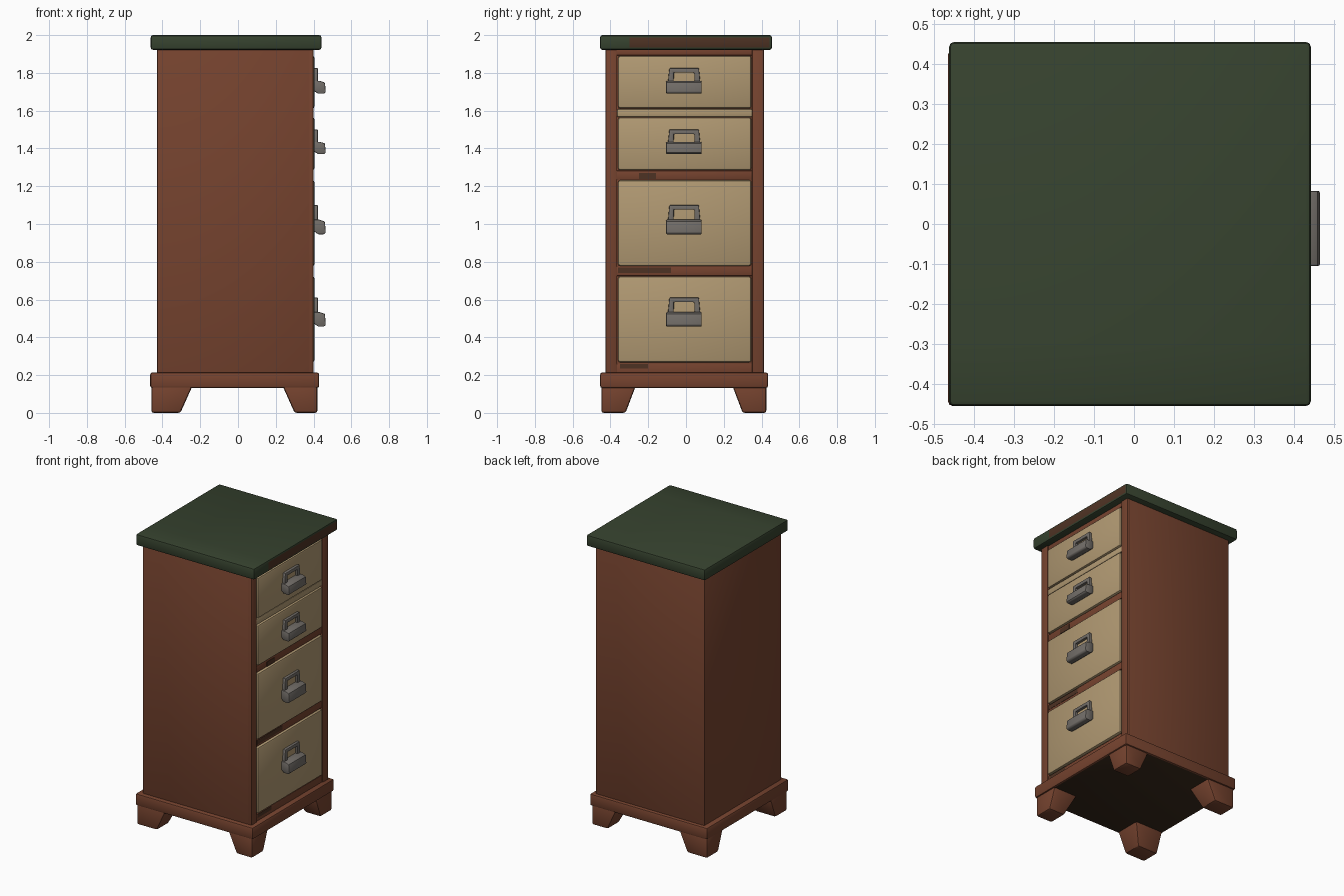
import bpy
import bmesh
import math
from mathutils import Vector

cube = bpy.data.objects.get("Cube")
if cube:
    bpy.data.objects.remove(cube, do_unlink=True)


def material(name, rgb):
    mat = bpy.data.materials.new(name)
    mat.use_nodes = True
    mat.diffuse_color = (*rgb, 1)
    mat.node_tree.nodes["Principled BSDF"].inputs["Base Color"].default_value = (*rgb, 1)
    return mat


RED = material("red brown wood", (0.18, 0.056, 0.028))
GREEN = material("dark green top", (0.037, 0.055, 0.028))
TAN = material("tan drawer", (0.44, 0.32, 0.17))
GREY = material("grey metal", (0.17, 0.155, 0.14))
EDGE = material("worn brown edge", (0.075, 0.032, 0.017))
UNDER = material("dark underside", (0.04, 0.022, 0.011))


def finish(name, bm, mats, bevel, rule=None):
    """Round the hard edges, colour faces by rule and add the object."""
    bmesh.ops.recalc_face_normals(bm, faces=bm.faces)
    if rule:
        for f in bm.faces:
            f.material_index = rule(f)
    if bevel:
        hard = [e for e in bm.edges if e.calc_face_angle(0) > math.radians(20)]
        bmesh.ops.bevel(bm, geom=hard, offset=bevel, segments=2, profile=0.5,
                        affect='EDGES', clamp_overlap=True)
    mesh = bpy.data.meshes.new(name)
    bm.to_mesh(mesh)
    bm.free()
    for m in mats:
        mesh.materials.append(m)
    obj = bpy.data.objects.new(name, mesh)
    bpy.context.collection.objects.link(obj)
    bpy.ops.object.select_all(action='DESELECT')
    obj.select_set(True)
    bpy.context.view_layer.objects.active = obj
    bpy.ops.object.shade_smooth_by_angle(angle=math.radians(30))
    return obj


def box_mesh(x, y, z):
    bm = bmesh.new()
    bmesh.ops.create_cube(bm, size=1)
    for v in bm.verts:
        v.co = Vector([a + (c + 0.5) * (b - a) for c, (a, b) in zip(v.co, (x, y, z))])
    return bm


def box(name, x, y, z, mat, bevel=0.006):
    return finish(name, box_mesh(x, y, z), [mat], bevel)


def prism(name, points, depth, mat, bevel):
    """Extrude a closed outline of 3D points along the depth vector."""
    bm = bmesh.new()
    face = bm.faces.new([bm.verts.new(p) for p in points])
    out = bmesh.ops.extrude_face_region(bm, geom=[face])
    bmesh.ops.translate(bm, vec=depth,
                        verts=[g for g in out["geom"] if isinstance(g, bmesh.types.BMVert)])
    return finish(name, bm, [mat], bevel)


# Cabinet body with a shallow front frame
FRONT = 0.4
box("cabinet_body", (-0.428, 0.384), (-0.425, 0.412), (0.19, 1.93), RED)
box("right_stile", (0.37, FRONT), (-0.425, -0.364), (0.19, 1.93), RED)
box("left_stile", (0.37, FRONT), (0.35, 0.412), (0.19, 1.93), RED)
for i, (z0, z1) in enumerate([(0.2, 0.262), (0.725, 0.775), (1.235, 1.282), (1.893, 1.93)]):
    box(f"rail_{i + 1}", (0.37, 0.393), (-0.37, 0.355), (z0, z1), RED, 0.004)
box("tan_rail", (0.37, 0.396), (-0.364, 0.35), (1.567, 1.608), TAN, 0.004)

# Worn patches on the rails
for i, (y0, y1, z0, z1) in enumerate([(-0.36, -0.08, 0.74, 0.771), (-0.25, -0.16, 1.237, 1.27),
                                      (-0.35, -0.2, 0.235, 0.26)]):
    box(f"worn_patch_{i + 1}", (0.39, 0.395), (y0, y1), (z0, z1), EDGE, 0)

# Top slab: green, with a worn strip along most of the drawer-side edge
bm = box_mesh((-0.462, 0.442), (-0.455, 0.455), (1.922, 2.0))
bmesh.ops.bisect_plane(bm, geom=bm.verts[:] + bm.edges[:] + bm.faces[:],
                       plane_co=(0, -0.3, 0), plane_no=(0, 1, 0))
finish("top_slab", bm, [GREEN, EDGE], 0.012,
       lambda f: int(f.normal.x > 0.5 and f.calc_center_median().y > -0.3))

# Base moulding with a dark underside
bm = box_mesh((-0.465, 0.43), (-0.455, 0.435), (0.132, 0.214))
finish("base_moulding", bm, [RED, UNDER], 0.012, lambda f: int(f.normal.z < -0.5))

# Four feet, sloping on their inner sides
for side_x, x_in, x_out in (("back", -0.24, -0.458), ("drawer", 0.235, 0.42)):
    for side_y, y_in, y_out in (("right", -0.265, -0.448), ("left", 0.245, 0.425)):
        bm = box_mesh(sorted((x_in, x_out)), sorted((y_in, y_out)), (0, 0.145))
        for v in bm.verts:
            if v.co.z < 0.01:
                if abs(v.co.x - x_in) < 0.01:
                    v.co.x += math.copysign(0.065, x_in)
                if abs(v.co.y - y_in) < 0.01:
                    v.co.y += math.copysign(0.055, y_in)
        finish(f"{side_x}_{side_y}_foot", bm, [RED], 0.012)

# Drawers: bottom, top, handle bottom, handle height
DRAWERS = [(0.268, 0.722, 0.457, 0.153), (0.778, 1.232, 0.945, 0.155),
           (1.285, 1.564, 1.37, 0.13), (1.612, 1.89, 1.69, 0.135)]
for i, (z0, z1, hz, hh) in enumerate(DRAWERS, 1):
    box(f"drawer_{i}", (0.37, 0.405), (-0.36, 0.346), (z0, z1), TAN, 0.012)
    # Back plate: an upside-down U around the finger opening
    mid, top = hz + 0.3 * hh, hz + hh
    half = [(0.088, mid), (0.078, top)]
    inner = [(0.054, top - 0.024), (0.056, mid)]
    outline = half + [(-y, z) for y, z in half[::-1]]
    outline += [(-y, z) for y, z in inner[::-1]] + inner
    prism(f"handle_plate_{i}", [(0.4, y - 0.01, z) for y, z in outline],
          Vector((0.023, 0, 0)), GREY, 0.004)
    # Hooked grip below the opening
    grip = [(0.4, 0.5), (0.432, 0.5), (0.46, 0.44), (0.465, 0.06),
            (0.455, 0), (0.424, 0), (0.4, 0.12)]
    prism(f"handle_grip_{i}", [(x, -0.105, hz + t * hh) for x, t in grip],
          Vector((0, 0.188, 0)), GREY, 0.005)
